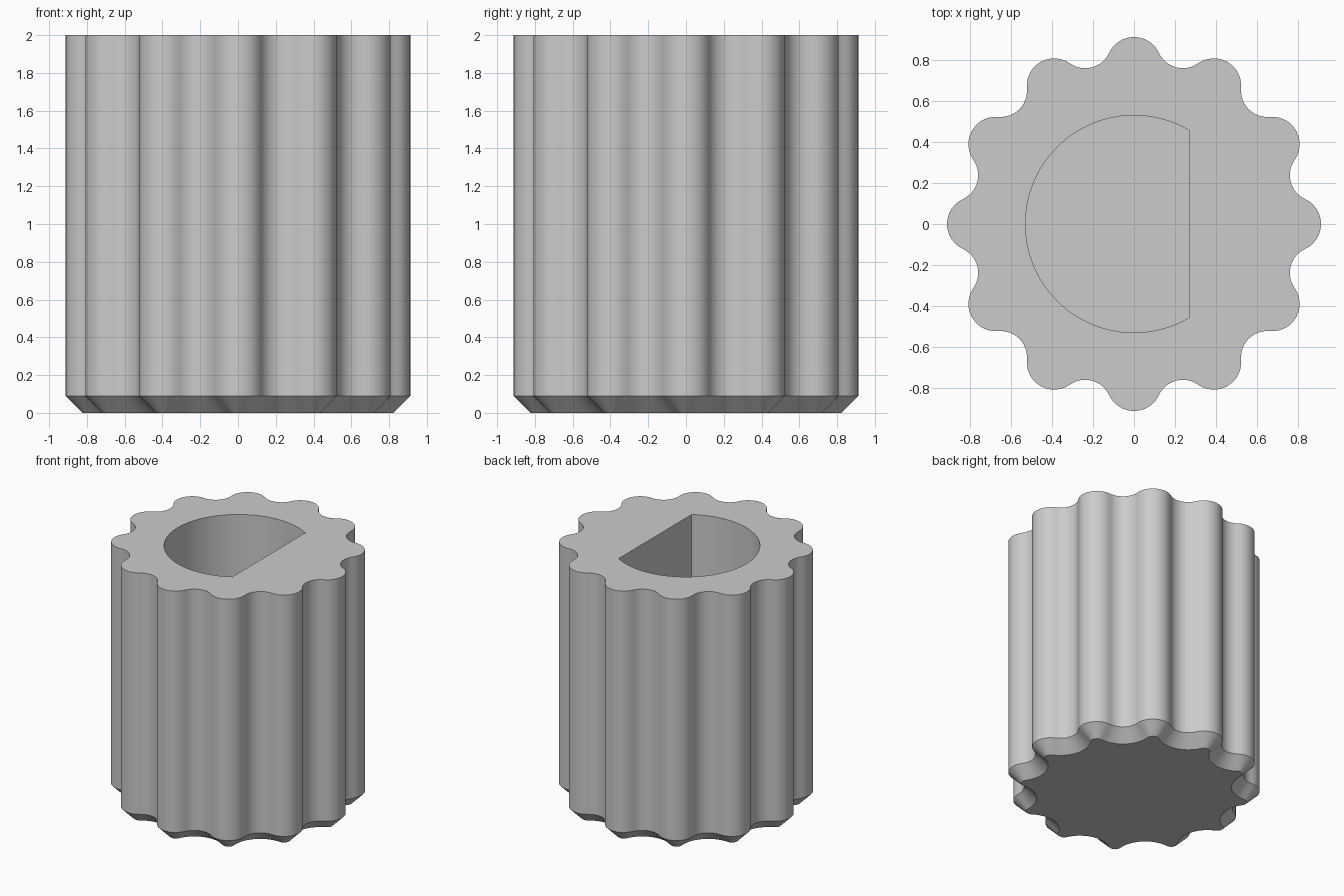
import bpy
import bmesh
from math import sin, cos, atan2, acos, radians, hypot, pi
from mathutils import Vector

cube = bpy.data.objects.get("Cube")
if cube:
    bpy.data.objects.remove(cube, do_unlink=True)

LOBES = 12
HEIGHT, CHAMFER = 2.0, 0.09
LOBE_DIST, LOBE_R = 0.779, 0.134      # convex arc centres and radius
VALLEY_DIST = 0.92                    # concave arc centres
BORE_R, BORE_FLAT, BORE_FLOOR = 0.53, 0.27, 0.3
STEPS = 12


def polar(r, a):
    return Vector((r * cos(a), r * sin(a), 0))


def fluted_outline(inset):
    """Tangent convex and concave arcs, offset inward by inset."""
    half = pi / LOBES
    dx = VALLEY_DIST * cos(half) - LOBE_DIST
    dy = VALLEY_DIST * sin(half)
    sweep = atan2(dy, dx)
    lobe_r = LOBE_R - inset
    valley_r = hypot(dx, dy) - LOBE_R + inset
    pts = []
    for i in range(LOBES):
        a = 2 * half * i
        for k in range(STEPS):
            t = sweep * (2 * k / STEPS - 1)
            pts.append(polar(LOBE_DIST, a) + polar(lobe_r, a + t))
        b = a + half
        for k in range(STEPS):
            t = (sweep - half) * (1 - 2 * k / STEPS)
            pts.append(polar(VALLEY_DIST, b) - polar(valley_r, b + t))
    return pts


def bore_outline():
    """Round hole with one flat side facing +x."""
    start = acos(BORE_FLAT / BORE_R)
    n = 64
    return [polar(BORE_R, start + (2 * pi - 2 * start) * k / n) for k in range(n + 1)]


bm = bmesh.new()


def ring(pts, z):
    return [bm.verts.new((p.x, p.y, z)) for p in pts]


def bridge(low, high):
    for i in range(len(low)):
        j = (i + 1) % len(low)
        bm.faces.new((low[i], low[j], high[j], high[i]))


def loop_edges(loop):
    return [bm.edges.get((v, loop[i - 1])) for i, v in enumerate(loop)]


# Fluted outer wall with chamfered base
base = ring(fluted_outline(CHAMFER), 0)
shoulder = ring(fluted_outline(0), CHAMFER)
rim = ring(fluted_outline(0), HEIGHT)
bridge(base, shoulder)
bridge(shoulder, rim)
bm.faces.new(base)

# Blind D-shaped bore
floor = ring(bore_outline(), BORE_FLOOR)
mouth = ring(bore_outline(), HEIGHT)
bridge(floor, mouth)
bm.faces.new(floor)

# Flat top between rim and bore
bmesh.ops.triangle_fill(bm, use_beauty=True, use_dissolve=False,
                        edges=loop_edges(rim) + loop_edges(mouth))
bmesh.ops.recalc_face_normals(bm, faces=bm.faces[:])

mesh = bpy.data.meshes.new("fluted_knob")
bm.to_mesh(mesh)
bm.free()
knob = bpy.data.objects.new("fluted_knob", mesh)
bpy.context.collection.objects.link(knob)

# Plain grey material
grey = bpy.data.materials.new("light_grey")
grey.use_nodes = True
colour = (0.6, 0.6, 0.6, 1)
grey.diffuse_color = colour
grey.node_tree.nodes["Principled BSDF"].inputs["Base Color"].default_value = colour
mesh.materials.append(grey)

bpy.ops.object.select_all(action='DESELECT')
knob.select_set(True)
bpy.context.view_layer.objects.active = knob
bpy.ops.object.shade_smooth_by_angle(angle=radians(30))
